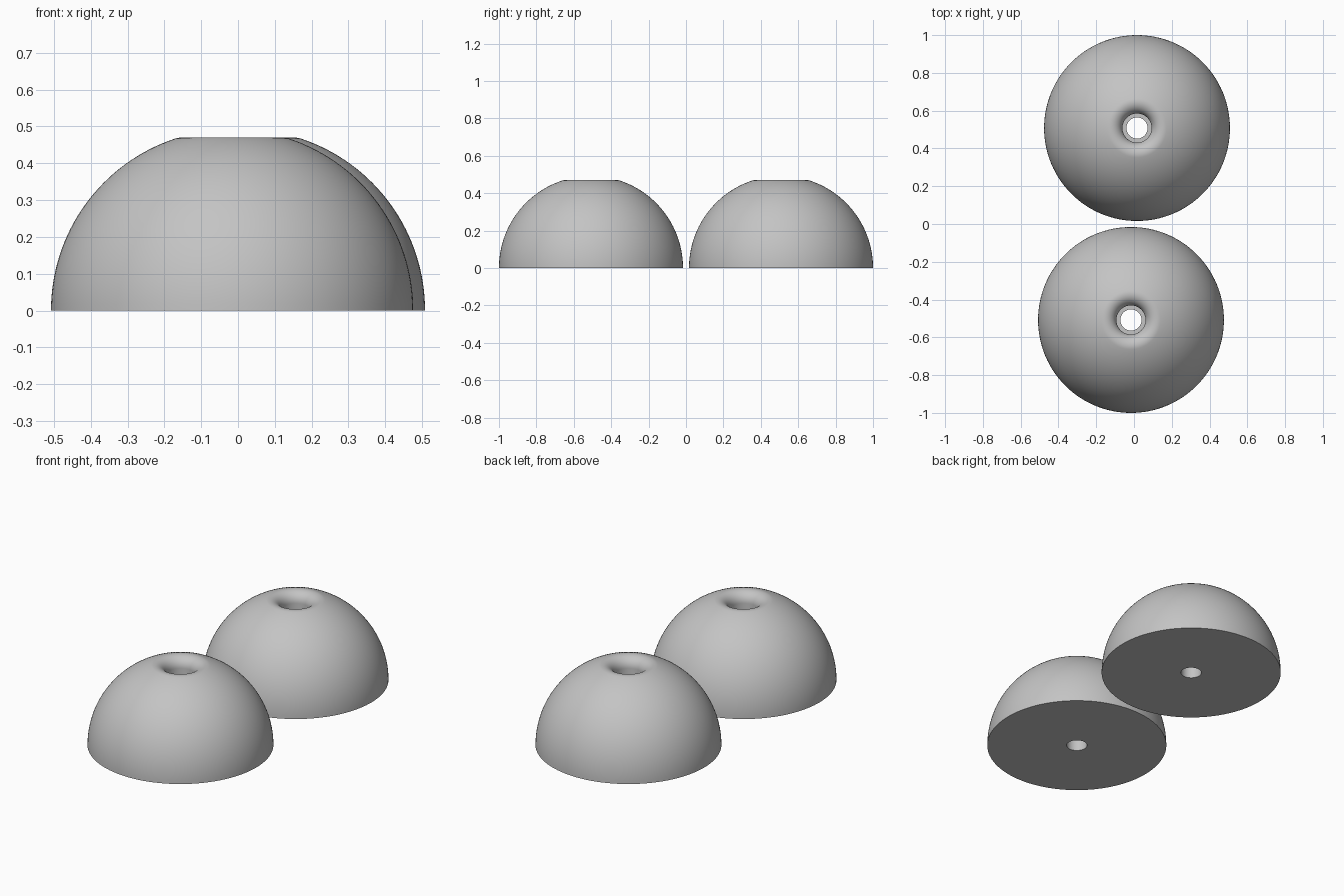
import bpy, bmesh, math

if "Cube" in bpy.data.objects:
    bpy.data.objects.remove(bpy.data.objects["Cube"])

RADIUS = 0.492        # dome
FILLET = 0.06         # rounded lip of the top opening
RECESS = 0.077        # upper bore
BORE = 0.056          # through hole
LEDGE_Z = 0.22        # floor of the upper bore
STEPS = 128

grey = bpy.data.materials.new("grey")
grey.diffuse_color = (0.55, 0.55, 0.55, 1)
grey.use_nodes = True
grey.node_tree.nodes["Principled BSDF"].inputs["Base Color"].default_value = grey.diffuse_color


def dome_profile():
    """Closed cross-section as (radius, height) points."""
    cr = RECESS + FILLET
    cz = math.sqrt((RADIUS - FILLET) ** 2 - cr ** 2)
    tangent = math.atan2(cz, cr)
    pts = [(BORE, 0)]
    # outer spherical wall
    pts += [(RADIUS * math.cos(tangent * i / 32), RADIUS * math.sin(tangent * i / 32))
            for i in range(33)]
    # lip rolling into the opening
    for i in range(1, 17):
        a = tangent + (math.pi - tangent) * i / 16
        pts.append((cr + FILLET * math.cos(a), cz + FILLET * math.sin(a)))
    # upper bore and ledge
    return pts + [(RECESS, LEDGE_Z), (BORE, LEDGE_Z)]


def make_dome(name, x, y):
    bm = bmesh.new()
    verts = [bm.verts.new((r, 0, z)) for r, z in dome_profile()]
    edges = [bm.edges.new((v, verts[(i + 1) % len(verts)])) for i, v in enumerate(verts)]
    bmesh.ops.spin(bm, geom=verts + edges, cent=(0, 0, 0), axis=(0, 0, 1),
                   angle=math.tau, steps=STEPS)
    bmesh.ops.remove_doubles(bm, verts=bm.verts[:], dist=1e-5)
    bmesh.ops.recalc_face_normals(bm, faces=bm.faces[:])
    mesh = bpy.data.meshes.new(name)
    bm.to_mesh(mesh)
    bm.free()
    mesh.materials.append(grey)
    obj = bpy.data.objects.new(name, mesh)
    obj.location = (x, y, 0)
    bpy.context.collection.objects.link(obj)
    bpy.ops.object.select_all(action='DESELECT')
    obj.select_set(True)
    bpy.context.view_layer.objects.active = obj
    bpy.ops.object.shade_smooth_by_angle(angle=math.radians(30))


# two matching domes, slightly offset sideways
make_dome("front_dome", -0.016, -0.508)
make_dome("back_dome", 0.016, 0.508)
